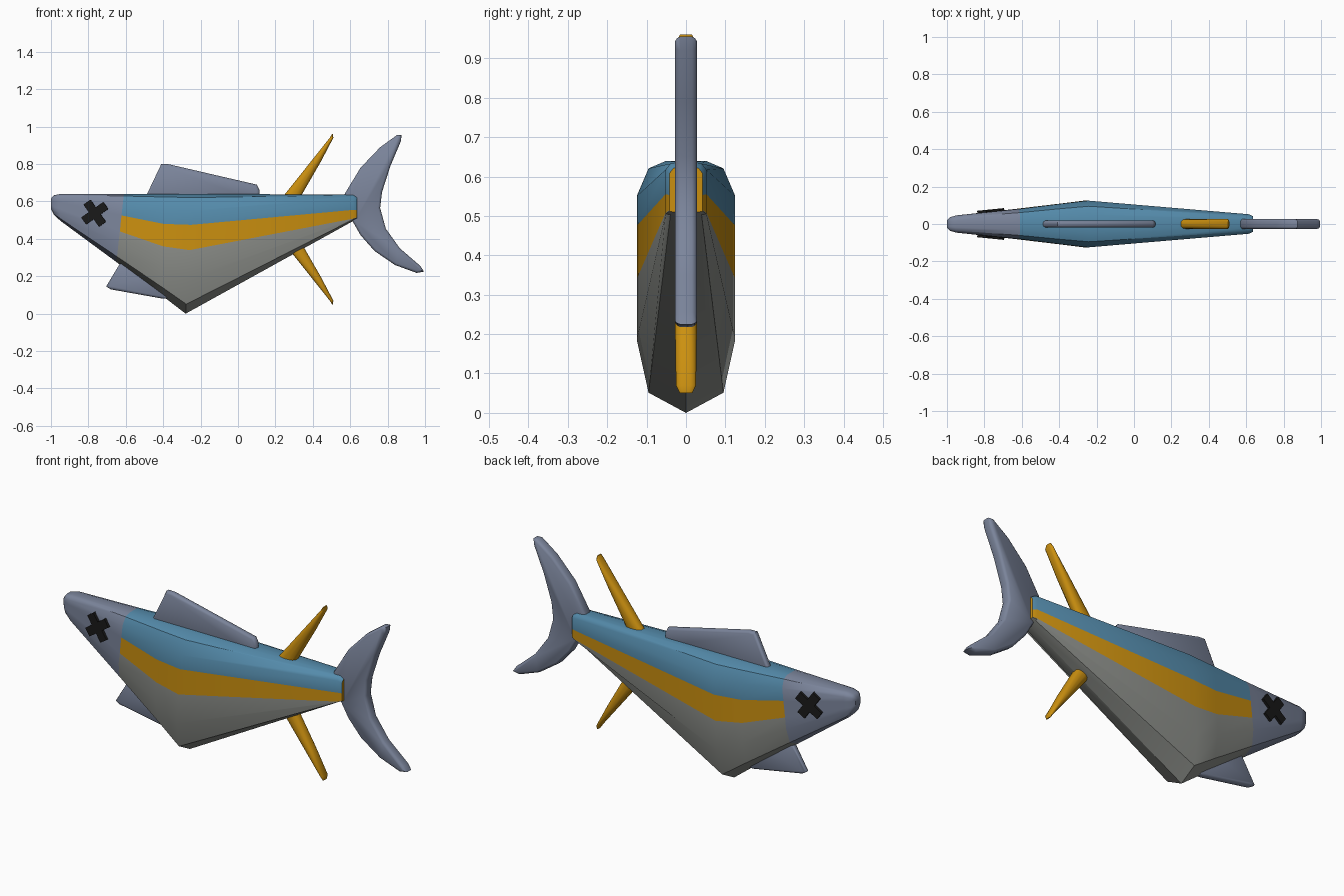
import bpy, bmesh, math
from mathutils import Matrix, Vector

cube = bpy.data.objects.get("Cube")
if cube:
    bpy.data.objects.remove(cube, do_unlink=True)


def material(name, rgb):
    mat = bpy.data.materials.new(name)
    mat.use_nodes = True
    mat.diffuse_color = (*rgb, 1)
    mat.node_tree.nodes["Principled BSDF"].inputs["Base Color"].default_value = (*rgb, 1)
    return mat


slate = material("slate grey", (0.20, 0.235, 0.33))
blue = material("back blue", (0.09, 0.26, 0.41))
gold = material("gold", (0.60, 0.28, 0.005))
silver = material("belly silver", (0.26, 0.27, 0.25))
black = material("eye black", (0.01, 0.01, 0.01))


def finish(bm, name, mats, angle):
    bmesh.ops.recalc_face_normals(bm, faces=bm.faces)
    mesh = bpy.data.meshes.new(name)
    bm.to_mesh(mesh)
    bm.free()
    for mat in mats:
        mesh.materials.append(mat)
    obj = bpy.data.objects.new(name, mesh)
    bpy.context.collection.objects.link(obj)
    bpy.ops.object.select_all(action='DESELECT')
    obj.select_set(True)
    bpy.context.view_layer.objects.active = obj
    bpy.ops.object.shade_smooth_by_angle(angle=math.radians(angle))
    return obj


def loft(name, rings, mats, colour=lambda ring, side: 0, angle=40):
    """Skin a row of equal rings and cap both ends."""
    bm = bmesh.new()
    rows = [[bm.verts.new(p) for p in ring] for ring in rings]
    n = len(rows[0])
    for r, (a, b) in enumerate(zip(rows, rows[1:])):
        for i in range(n):
            j = (i + 1) % n
            face = bm.faces.new((a[i], a[j], b[j], b[i]))
            face.material_index = colour(r, i)
    bm.faces.new(rows[0]).material_index = colour(0, 0)
    bm.faces.new(rows[-1]).material_index = colour(len(rows) - 2, 4)
    return finish(bm, name, mats, angle)


def fin_plate(name, outline, half, rim, mat):
    """Flat fin from an x-z outline, with rounded rims on both sides."""
    bm = bmesh.new()
    core = half - rim
    sides = [[bm.verts.new((x, y, z)) for x, z in outline] for y in (-core, core)]
    caps = [bm.faces.new(s) for s in sides]
    n = len(outline)
    for i in range(n):
        j = (i + 1) % n
        bm.faces.new((sides[0][i], sides[0][j], sides[1][j], sides[1][i]))
    bmesh.ops.recalc_face_normals(bm, faces=bm.faces)
    for inset, rise in ((0.3, 0.6), (0.6, 0.4)):
        bmesh.ops.inset_region(bm, faces=caps, thickness=rim * inset,
                               depth=rim * rise, use_even_offset=True)
    return finish(bm, name, [mat], 50)


# Body: cross-sections carry the stripe edges
def body_ring(x, slant, w, top, bottom, stripe_top, stripe_bottom):
    h = top - bottom
    low = min(bottom + 0.29 * h, stripe_bottom - 0.003)
    half = [(0, top), (0.4 * w, top), (0.76 * w, top - 0.03 * h), (w, top - 0.14 * h),
            (w, stripe_top), (w, stripe_bottom), (w, low),
            (0.76 * w, min(bottom + 0.08 * h, low - 0.002)), (0, bottom)]
    ring = half + [(-y, z) for y, z in half[-2:0:-1]]
    return [(x + slant * (top - z) / h, y, z) for y, z in ring]


sections = [  # x, slant, half width, top, bottom, stripe top, stripe bottom
    (-1.0, 0, 0.02, 0.615, 0.56, 0.60, 0.585),
    (-0.985, 0, 0.036, 0.633, 0.53, 0.60, 0.57),
    (-0.95, 0, 0.046, 0.64, 0.497, 0.595, 0.56),
    (-0.61, -0.04, 0.08, 0.64, 0.276, 0.525, 0.44),
    (-0.39, -0.02, 0.108, 0.64, 0.10, 0.48, 0.36),
    (-0.24, -0.04, 0.125, 0.64, 0.0, 0.475, 0.34),
    (0.615, 0, 0.052, 0.637, 0.495, 0.555, 0.508),
    (0.635, 0, 0.042, 0.625, 0.505, 0.553, 0.515),
]
HEAD = 3


def body_colour(ring, side):
    if ring < HEAD:
        return 0
    band = min(side, 15 - side)
    return 1 if band < 4 else 2 if band == 4 else 3


loft("body", [body_ring(*s) for s in sections], [slate, blue, gold, silver], body_colour)

# Slate fins
fin_plate("dorsal_fin", [(-0.51, 0.59), (-0.41, 0.80), (-0.375, 0.80), (0.10, 0.69),
                         (0.115, 0.66), (0.115, 0.59)], 0.018, 0.012, slate)
fin_plate("pelvic_fin", [(-0.60, 0.32), (-0.705, 0.145), (-0.68, 0.13), (-0.40, 0.08),
                         (-0.34, 0.08), (-0.34, 0.25)], 0.018, 0.012, slate)
fin_plate("tail_fin", [
    (0.57, 0.64), (0.655, 0.78), (0.76, 0.89), (0.85, 0.955), (0.875, 0.955),
    (0.87, 0.92), (0.815, 0.79), (0.77, 0.65), (0.76, 0.565), (0.79, 0.455),
    (0.865, 0.35), (0.975, 0.255), (0.995, 0.225), (0.955, 0.218), (0.84, 0.26),
    (0.73, 0.335), (0.655, 0.42), (0.615, 0.49), (0.57, 0.56)], 0.028, 0.013, slate)

# Gold finlets: tapered, mirrored above and below
MID = 0.505
spike = [(0.14, 0.27, 0.50, 0.028), (0.25, 0.345, 0.64, 0.028), (0.39, 0.445, 0.815, 0.028),
         (0.49, 0.51, 0.94, 0.026), (0.503, 0.508, 0.96, 0.016)]
for name, sign in (("upper_finlet", 1), ("lower_finlet", -1)):
    rings = []
    for x0, x1, z, w in spike:
        ring = []
        for k in range(12):
            a = math.tau * (k + 0.5) / 12
            c, s = math.cos(a), math.sin(a)
            ring.append(((x0 + x1) / 2 + (x1 - x0) / 2 * c,
                         w * math.copysign(abs(s) ** 0.6, s),
                         MID + sign * (z - MID)))
        rings.append(ring)
    loft(name, rings, [gold], angle=50)

# Crossed eyes on both sides of the head
for name, side in (("right_eye", -1), ("left_eye", 1)):
    bm = bmesh.new()
    for tilt in (35, 125):
        place = (Matrix.Translation((-0.765, side * 0.062, 0.537))
                 @ Matrix.Rotation(side * 0.1, 4, 'Z')
                 @ Matrix.Rotation(math.radians(-tilt), 4, 'Y')
                 @ Matrix.Diagonal(Vector((0.145, 0.032, 0.046, 1))))
        bmesh.ops.create_cube(bm, size=1, matrix=place)
    finish(bm, name, [black], 30)
